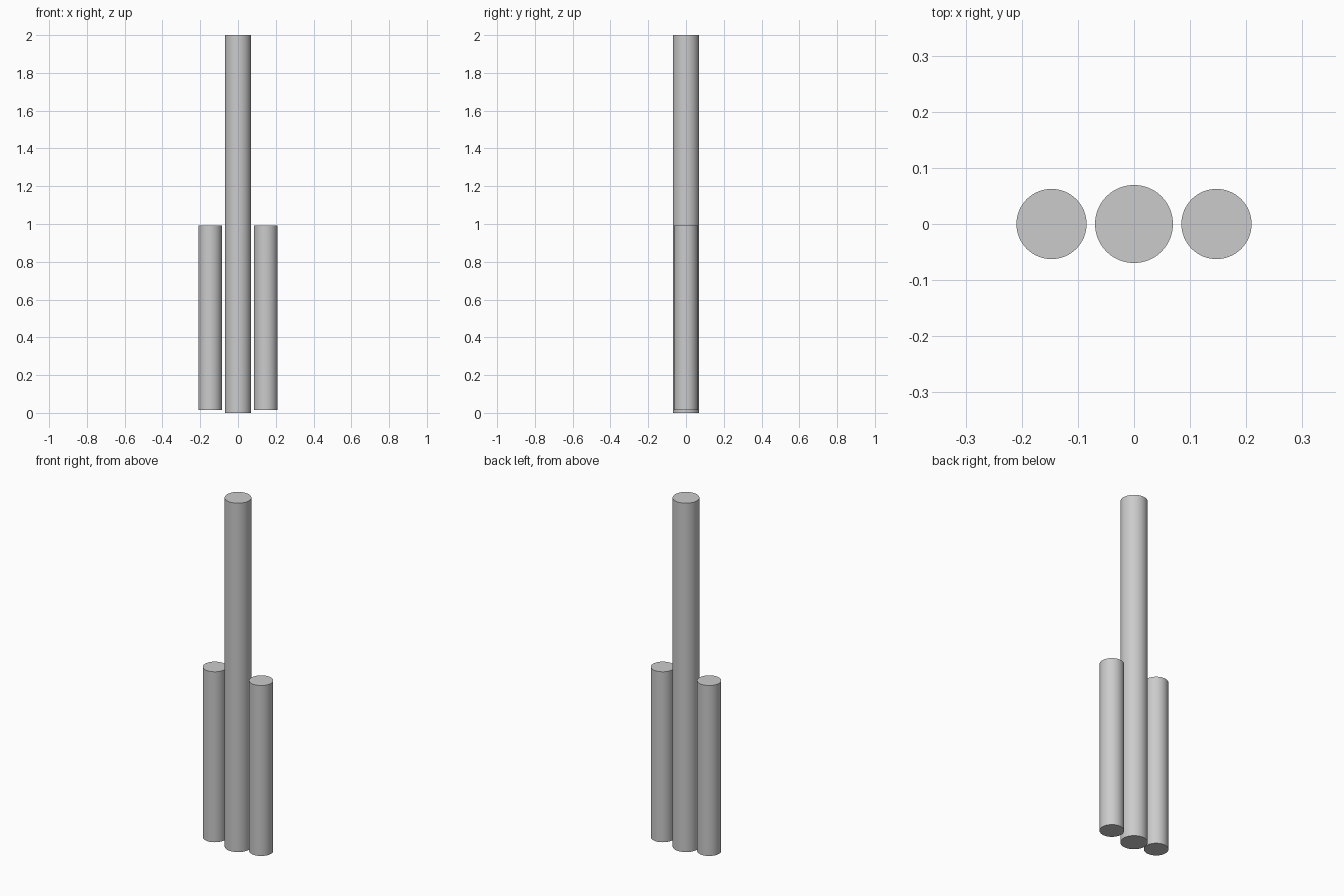
import bpy

if "Cube" in bpy.data.objects:
    bpy.data.objects.remove(bpy.data.objects["Cube"])


def rod(name, x, radius, z0, z1):
    """Upright capped cylinder between two heights."""
    bpy.ops.mesh.primitive_cylinder_add(
        vertices=64, radius=radius, depth=z1 - z0, location=(x, 0, (z0 + z1) / 2))
    bpy.context.object.name = name
    bpy.ops.object.shade_smooth_by_angle()


# Tall central column
rod("center_column", 0, 0.0695, 0, 2)

# Shorter columns on both sides, raised slightly off the ground
for side, sign in (("left", -1), ("right", 1)):
    rod(side + "_column", sign * 0.147, 0.0625, 0.014, 0.991)
